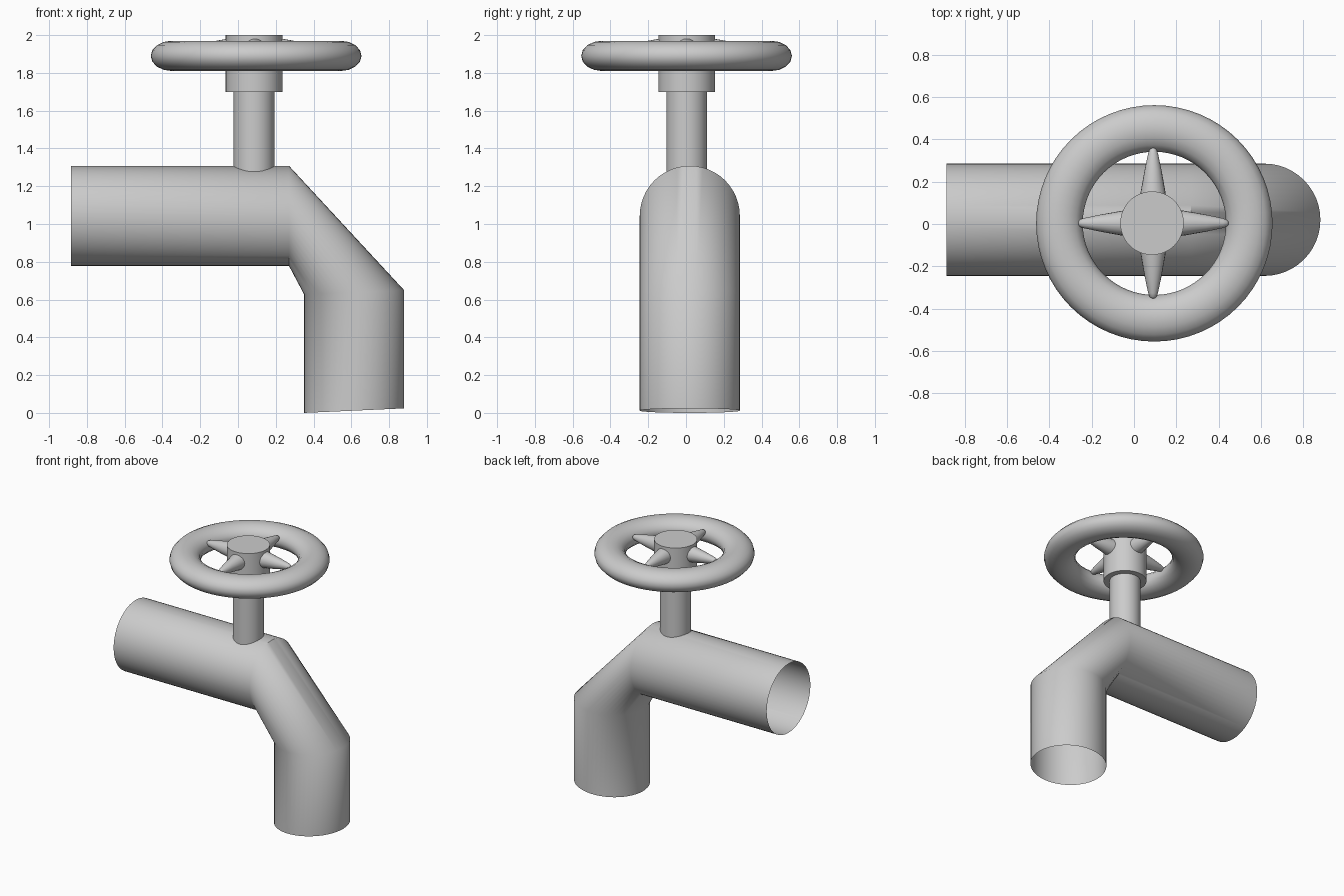
import bpy, math
from mathutils import Vector

if "Cube" in bpy.data.objects:
    bpy.data.objects.remove(bpy.data.objects["Cube"])

SIDES = 48


def make_object(name, verts, faces, angle=40):
    mesh = bpy.data.meshes.new(name)
    mesh.from_pydata(verts, [], faces)
    obj = bpy.data.objects.new(name, mesh)
    bpy.context.collection.objects.link(obj)
    bpy.ops.object.select_all(action='DESELECT')
    obj.select_set(True)
    bpy.context.view_layer.objects.active = obj
    bpy.ops.object.mode_set(mode='EDIT')
    bpy.ops.mesh.select_all(action='SELECT')
    bpy.ops.mesh.normals_make_consistent(inside=False)
    bpy.ops.object.mode_set(mode='OBJECT')
    bpy.ops.object.shade_smooth_by_angle(angle=math.radians(angle))
    return obj


def loft(name, rings, caps=False, closed=False, angle=40):
    """Skin equal-sized rings of points into a tube."""
    n, m = len(rings[0]), len(rings)
    verts = [p for r in rings for p in r]
    faces = [(k * n + i, k * n + (i + 1) % n,
              (k + 1) % m * n + (i + 1) % n, (k + 1) % m * n + i)
             for k in range(m if closed else m - 1) for i in range(n)]
    if caps:
        faces += [tuple(range(n)), tuple(range((m - 1) * n, m * n))]
    return make_object(name, verts, faces, angle)


def ring(center, u, v, n=SIDES):
    c, u, v = Vector(center), Vector(u), Vector(v)
    return [c + u * math.cos(2 * math.pi * i / n) + v * math.sin(2 * math.pi * i / n)
            for i in range(n)]


# Open pipe: horizontal run, mitred elbow, vertical outlet with a slight tilt
R, PY = 0.265, 0.02
side, up, over = (0, R, 0), (0, 0, R), (R, 0, 0.011)
loft("pipe", [
    ring((-0.885, PY, 1.043), side, up),
    ring((0.27, PY, 1.043), side, up),
    ring((0.615, PY, 0.638), side, over),
    ring((0.615, PY, 0.012), side, (R, 0, 0.012)),
], angle=46)

# Stem and hub
CX, CY = 0.085, 0.004


def upright(name, radius, heights):
    loft(name, [ring((CX, CY, z), (radius, 0, 0), (0, radius, 0)) for z in heights], caps=True)


upright("stem", 0.108, (1.2, 1.51, 1.72))
upright("hub", 0.15, (1.70, 2.0))

# Hand wheel rim with an oval section
WX, WZ = 0.096, 1.89
rings = []
for k in range(64):
    a = 2 * math.pi * k / 64
    d = Vector((math.cos(a), math.sin(a), 0))
    rings.append(ring(Vector((WX, 0.003, WZ)) + d * 0.448, d * 0.11, (0, 0, 0.08), 16))
loft("wheel_rim", rings, closed=True, angle=60)

# Four tapered spokes with rounded tips
profile = [(0.08, 0.066), (0.15, 0.058), (0.25, 0.040), (0.33, 0.023), (0.348, 0.016), (0.357, 0.006)]
for k in range(4):
    a = k * math.pi / 2
    d = Vector((math.cos(a), math.sin(a), 0))
    t = Vector((-math.sin(a), math.cos(a), 0))
    loft(f"spoke_{k + 1}",
         [ring(Vector((0.09, CY, 1.922)) + d * r, t * w, (0, 0, w), 20) for r, w in profile],
         caps=True, angle=50)
